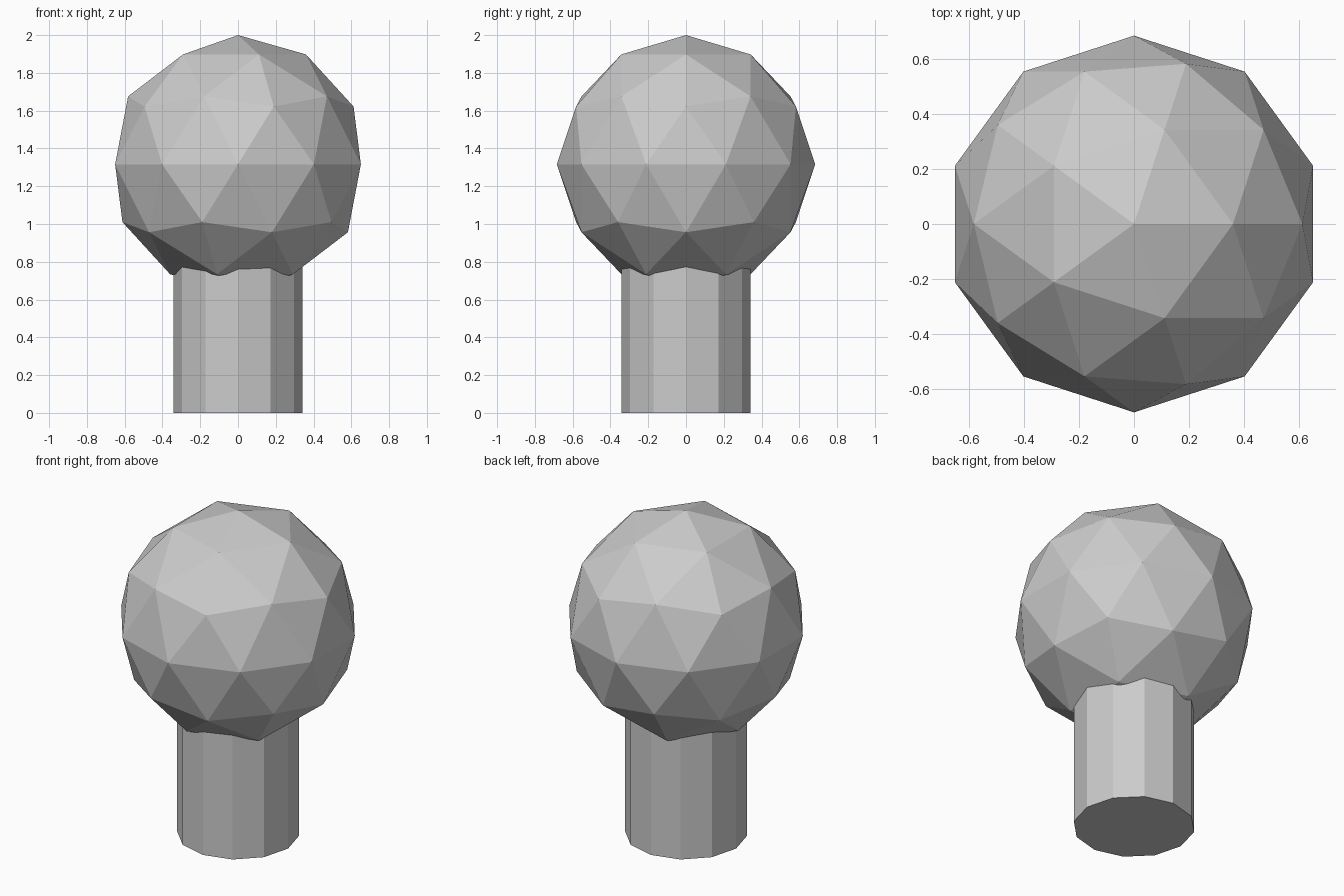
import bpy

cube = bpy.data.objects.get("Cube")
if cube:
    bpy.data.objects.remove(cube, do_unlink=True)

RADIUS = 0.684
STEM_TOP = 1.0

# One plain grey for the whole model
grey = bpy.data.materials.new("plain grey")
grey.use_nodes = True
colour = (0.6, 0.6, 0.6, 1)
grey.diffuse_color = colour
grey.node_tree.nodes["Principled BSDF"].inputs["Base Color"].default_value = colour


def finish(name):
    obj = bpy.context.object
    obj.name = name
    obj.data.materials.append(grey)
    bpy.ops.object.shade_flat()


# Twelve-sided stem, its top hidden inside the crown
bpy.ops.mesh.primitive_cylinder_add(vertices=12, radius=RADIUS / 2, depth=STEM_TOP,
                                    location=(0, 0, STEM_TOP / 2))
finish("stem")

# Faceted round crown
bpy.ops.mesh.primitive_ico_sphere_add(subdivisions=2, radius=RADIUS,
                                      location=(0, 0, 2 - RADIUS))
finish("crown")
